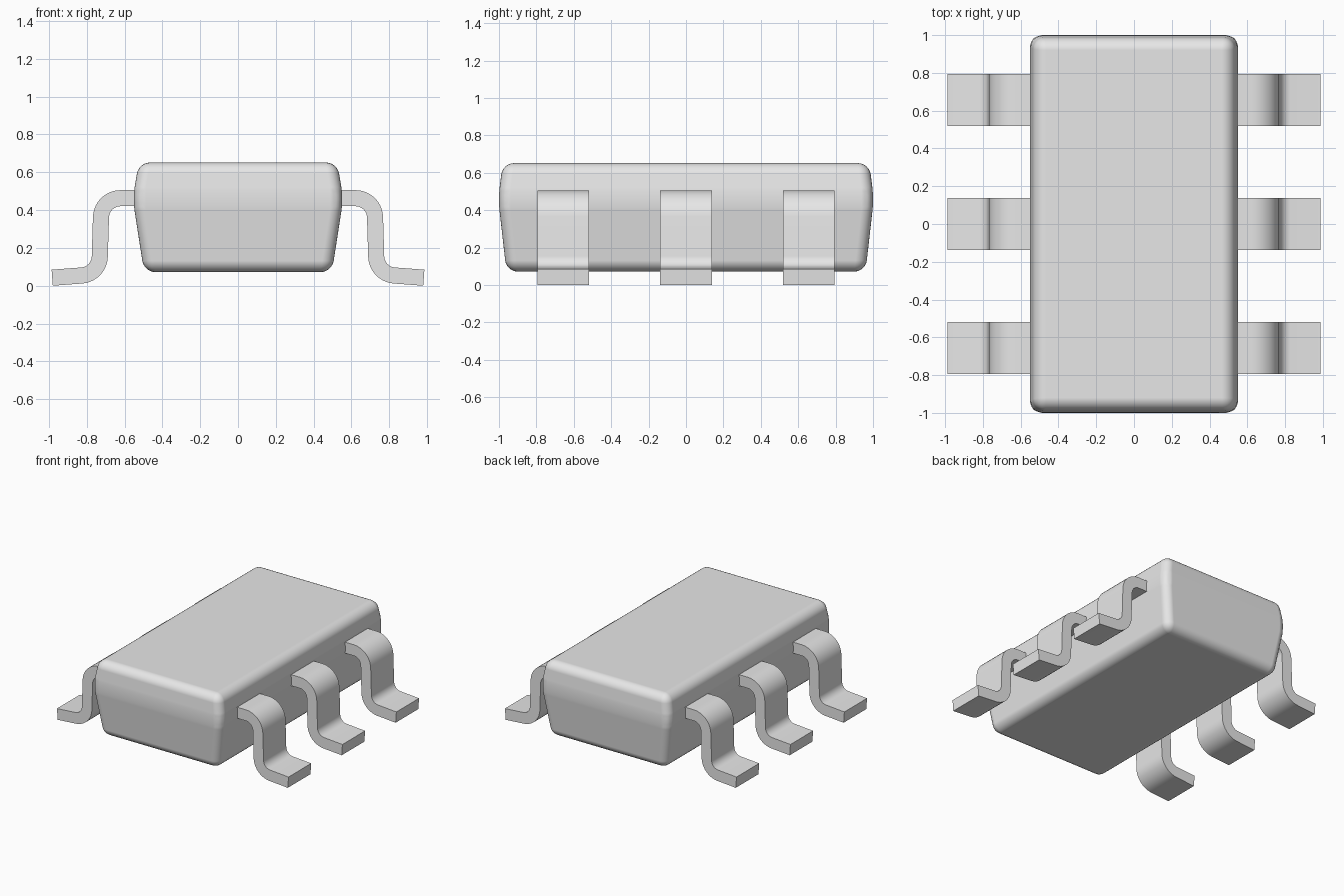
import bpy
import bmesh
from math import tan
from mathutils import Vector

cube = bpy.data.objects.get("Cube")
if cube:
    bpy.data.objects.remove(cube, do_unlink=True)

grey = bpy.data.materials.new("light grey")
grey.use_nodes = True
grey.diffuse_color = (0.8, 0.8, 0.8, 1)
grey.node_tree.nodes["Principled BSDF"].inputs["Base Color"].default_value = (0.8, 0.8, 0.8, 1)


def finish(bm, name):
    bmesh.ops.recalc_face_normals(bm, faces=bm.faces)
    mesh = bpy.data.meshes.new(name)
    bm.to_mesh(mesh)
    bm.free()
    mesh.materials.append(grey)
    obj = bpy.data.objects.new(name, mesh)
    bpy.context.collection.objects.link(obj)
    return obj


def smooth(obj):
    bpy.ops.object.select_all(action="DESELECT")
    obj.select_set(True)
    bpy.context.view_layer.objects.active = obj
    bpy.ops.object.shade_smooth_by_angle()


# Package body: three stacked rectangles, widest at the parting line
bm = bmesh.new()
rings = []
for hx, hy, z in ((0.497, 0.96, 0.072), (0.557, 1.004, 0.46), (0.525, 0.98, 0.652)):
    rings.append([bm.verts.new((sx * hx, sy * hy, z))
                  for sx, sy in ((-1, -1), (1, -1), (1, 1), (-1, 1))])
for low, high in zip(rings, rings[1:]):
    for i in range(4):
        j = (i + 1) % 4
        bm.faces.new((low[i], low[j], high[j], high[i]))
bm.faces.new(rings[0])
bm.faces.new(rings[-1])
body = finish(bm, "package_body")
smooth(body)
for p in body.data.polygons:
    p.use_smooth = True
bevel = body.modifiers.new("rounded_edges", "BEVEL")
bevel.width = 0.06
bevel.segments = 6
bevel.limit_method = "ANGLE"
bevel.angle_limit = 0.17
bevel.harden_normals = True


def fillet(points, radius, steps=10):
    """Round the inner corners of a path; returns (point, direction) pairs."""
    path = [(points[0], (points[1] - points[0]).normalized())]
    for a, b, c in zip(points, points[1:], points[2:]):
        d0, d1 = (b - a).normalized(), (c - b).normalized()
        turn = d0.angle_signed(d1)
        cut = radius * tan(abs(turn) / 2)
        start = b - d0 * cut
        side = Vector((-d0.y, d0.x))
        if side.dot(d1) < 0:
            side = -side
        centre = start + side * radius
        for i in range(steps + 1):
            d = d0.to_3d().slerp(d1.to_3d(), i / steps).to_2d()
            n = Vector((-d.y, d.x))
            if n.dot(side) < 0 and n.dot(d0) > 0 or n.dot(side) < -0.01:
                n = -n
            path.append((centre - n * radius, d))
    path.append((points[-1], (points[-1] - points[-2]).normalized()))
    return path


# Gull-wing lead: bent strip with constant thickness
centreline = [Vector(p) for p in ((0.51, 0.463), (0.722, 0.463), (0.734, 0.061), (0.983, 0.0425))]
lead_path = fillet(centreline, 0.103)
HALF_THICK, HALF_WIDTH = 0.0425, 0.138


def make_lead(name, side, y):
    bm = bmesh.new()
    sections = []
    for p, d in lead_path:
        n = Vector((-d.y, d.x)) * HALF_THICK
        sections.append([bm.verts.new((side * q.x, y + w, q.y))
                         for q, w in ((p + n, -HALF_WIDTH), (p + n, HALF_WIDTH),
                                      (p - n, HALF_WIDTH), (p - n, -HALF_WIDTH))])
    for a, b in zip(sections, sections[1:]):
        for i in range(4):
            j = (i + 1) % 4
            bm.faces.new((a[i], a[j], b[j], b[i]))
    bm.faces.new(sections[0])
    bm.faces.new(sections[-1])
    smooth(finish(bm, name))


for side, side_name in ((1, "left"), (-1, "right")):
    for y, place in ((-0.656, "front"), (0, "middle"), (0.656, "back")):
        make_lead(f"{side_name}_{place}_lead", side, y)
